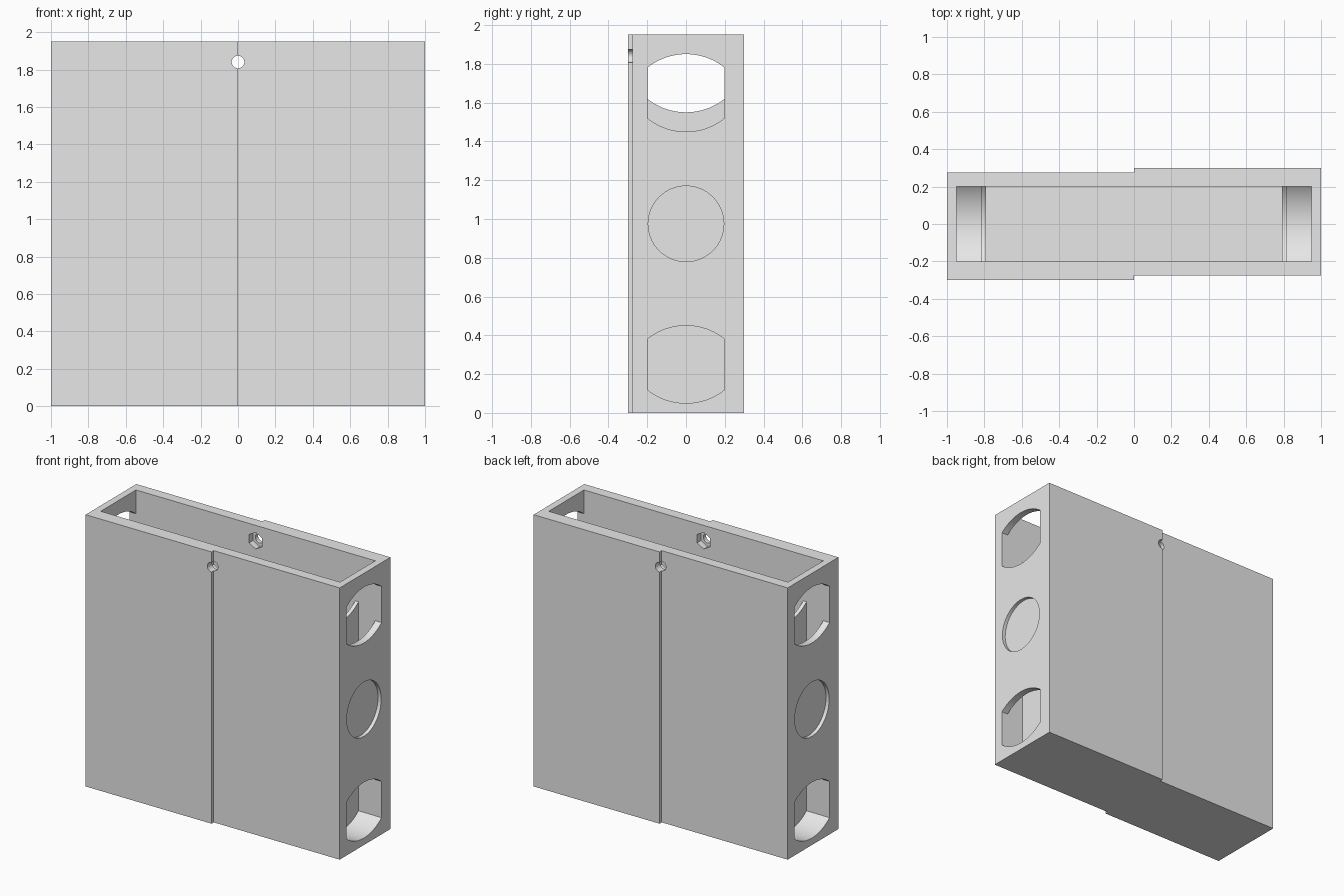
import bpy, bmesh, math
from mathutils import Vector

cube = bpy.data.objects.get("Cube")
if cube:
    bpy.data.objects.remove(cube, do_unlink=True)

grey = bpy.data.materials.new("light grey")
grey.use_nodes = True
grey.diffuse_color = (0.8, 0.8, 0.8, 1)
grey.node_tree.nodes["Principled BSDF"].inputs["Base Color"].default_value = (0.8, 0.8, 0.8, 1)


def prism(name, profile, axis, start, end):
    """Extrude a closed 2D profile along an axis; the profile uses the other two axes in order."""
    bm = bmesh.new()

    def place(p, d):
        c = list(p)
        c.insert("xyz".index(axis), d)
        return bm.verts.new(c)
    face = bm.faces.new([place(p, start) for p in profile])
    offset = Vector([end - start if a == axis else 0 for a in "xyz"])
    new = bmesh.ops.extrude_face_region(bm, geom=[face])["geom"]
    bmesh.ops.translate(bm, vec=offset, verts=[v for v in new if isinstance(v, bmesh.types.BMVert)])
    bmesh.ops.recalc_face_normals(bm, faces=bm.faces)
    mesh = bpy.data.meshes.new(name)
    bm.to_mesh(mesh)
    bm.free()
    mesh.materials.append(grey)
    obj = bpy.data.objects.new(name, mesh)
    bpy.context.collection.objects.link(obj)
    return obj


def activate(obj):
    bpy.ops.object.select_all(action="DESELECT")
    obj.select_set(True)
    bpy.context.view_layer.objects.active = obj


def cut(obj, cutter):
    cutter.hide_render = True
    mod = obj.modifiers.new("cut", "BOOLEAN")
    mod.operation, mod.solver, mod.object = "DIFFERENCE", "EXACT", cutter
    activate(obj)
    bpy.ops.object.modifier_apply(modifier=mod.name)
    bpy.data.objects.remove(cutter, do_unlink=True)


def circle(u, v, r, n, turn=0):
    return [(u + r * math.cos(turn + math.tau * i / n), v + r * math.sin(turn + math.tau * i / n))
            for i in range(n)]


def arc(low, half=0.2, rise=0.07, n=24):
    """Shallow bowl-shaped arc in y and z, lowest at z = low."""
    r = (half ** 2 + rise ** 2) / (2 * rise)
    ys = [-half + 2 * half * i / n for i in range(n + 1)]
    return [(y, low + r - math.sqrt(r * r - y * y)) for y in ys]


def slot(mid):
    """Straight-sided opening with bowed top and bottom."""
    bottom = arc(mid - 0.2, half=0.199)
    return bottom + [(y, 2 * mid - z) for y, z in reversed(bottom)]


# Body: two halves offset from each other, hollowed from the top
half_outline = [(-1, -0.3), (0, -0.3), (0, -0.275), (1, -0.275)]
body = prism("body", half_outline + [(-x, -y) for x, y in half_outline], "z", 0, 1.95)
cut(body, prism("cavity", [(-0.95, -0.2), (0.95, -0.2), (0.95, 0.2), (-0.95, 0.2)], "z", 0.045, 2.1))

for s in (-1, 1):
    # Strap openings and round recess in each end wall
    for mid in (0.25, 1.65):
        cut(body, prism("slot", slot(mid), "x", s * 0.92, s * 1.1))
    cut(body, prism("recess", circle(0, 0.975, 0.195, 64), "x", s * 0.975, s * 1.1))
    # Bolt hole with hexagonal nut pocket on the inside
    cut(body, prism("bolt_hole", circle(0, 1.84, 0.034, 24), "y", s * 0.15, s * 0.4))
    cut(body, prism("nut_pocket", circle(0, 1.84, 0.06, 6, math.pi / 6), "y", s * 0.15, s * 0.245))

# Inner partitions and curved channel floors
parts = [body]
for s, side in ((-1, "right"), (1, "left")):
    parts.append(prism(side + "_partition",
                       [(0.2, 0.03), (-0.2, 0.03)] + arc(1.55), "x", s * 0.79, s * 0.817))
    parts.append(prism(side + "_channel_floor",
                       [(0.2, 0.03), (-0.2, 0.03)] + arc(0.05), "x", s * 0.81, s * 0.95))

for obj in parts:
    activate(obj)
    bpy.ops.object.shade_smooth_by_angle(angle=math.radians(25))
